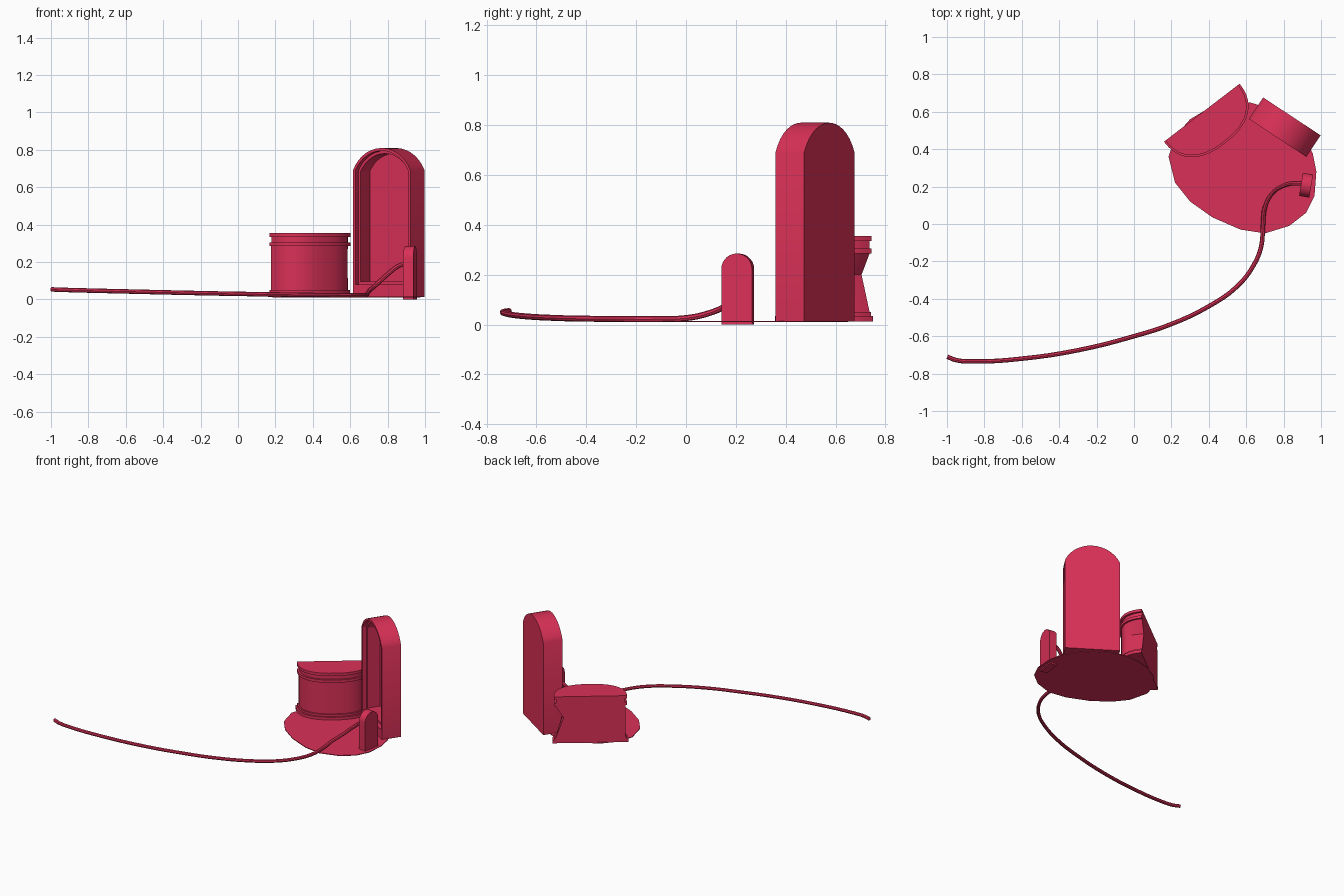
import bpy, bmesh, math
from mathutils import Vector

cube = bpy.data.objects.get("Cube")
if cube:
    bpy.data.objects.remove(cube, do_unlink=True)

crimson = bpy.data.materials.new("crimson")
crimson.use_nodes = True
COLOUR = (0.70, 0.03, 0.095, 1)
crimson.diffuse_color = COLOUR
crimson.node_tree.nodes["Principled BSDF"].inputs["Base Color"].default_value = COLOUR


def finish(obj):
    obj.data.materials.append(crimson)
    bpy.ops.object.select_all(action='DESELECT')
    obj.select_set(True)
    bpy.context.view_layer.objects.active = obj
    bpy.ops.object.shade_smooth_by_angle(angle=math.radians(30))


def loft(name, rings):
    """Closed solid through rings that share one point count."""
    bm = bmesh.new()
    loops = [[bm.verts.new(p) for p in ring] for ring in rings]
    for a, b in zip(loops, loops[1:]):
        for i in range(len(a)):
            j = (i + 1) % len(a)
            bm.faces.new((a[i], a[j], b[j], b[i]))
    bm.faces.new(loops[0][::-1])
    bm.faces.new(loops[-1])
    bmesh.ops.recalc_face_normals(bm, faces=bm.faces)
    mesh = bpy.data.meshes.new(name)
    bm.to_mesh(mesh)
    bm.free()
    obj = bpy.data.objects.new(name, mesh)
    bpy.context.collection.objects.link(obj)
    finish(obj)
    return obj


def arch(half, bottom, spring, rise, steps=14):
    """Upright outline with a circular head, as (u, z) pairs."""
    radius = (half * half + rise * rise) / (2 * rise)
    sweep = math.asin(min(1, half / radius))
    pts = [(-half, bottom), (half, bottom)]
    for i in range(steps + 1):
        a = sweep * (1 - 2 * i / steps)
        pts.append((radius * math.sin(a), spring + rise - radius * (1 - math.cos(a))))
    return pts


def place(origin, across, inward, outline, depth):
    """Stand a (u, z) outline upright at a depth behind its front."""
    o, u, d = (Vector((*v, 0)) for v in (origin, across, inward))
    u.normalize()
    d.normalize()
    return [o + u * a + d * depth + Vector((0, 0, z)) for a, z in outline]


# Arched niche: outer shell, front rim, small step, deep recess
niche = ((0.768, 0.46), (0.835, -0.55), (0.55, 0.835))
outer = arch(0.184, 0.012, 0.69, 0.12)
step = arch(0.168, 0.08, 0.69, 0.105)
inner = arch(0.154, 0.095, 0.685, 0.095)
loft("arched_niche", [place(*niche, shape, depth) for shape, depth in (
    (outer, 0.138), (outer, 0), (step, 0), (step, 0.03), (inner, 0.03), (inner, 0.12))])

# Small round-headed post
post = ((0.893, 0.212), (-0.16, -0.987), (0.987, -0.16))
post_shape = arch(0.0625, 0, 0.2225, 0.0625)
loft("hose_post", [place(*post, post_shape, d) for d in (0, 0.055)])

# Thin ground disc, slightly egg shaped
edge = [(0.185, 0.36), (0.22, 0.22), (0.3, 0.12), (0.42, 0.035), (0.57, -0.03),
        (0.7, -0.05), (0.83, -0.01), (0.92, 0.06), (0.965, 0.15), (0.975, 0.28),
        (0.955, 0.38), (0.9, 0.47), (0.82, 0.56), (0.72, 0.62), (0.62, 0.65),
        (0.5, 0.645), (0.4, 0.62), (0.3, 0.56), (0.22, 0.47)]
loft("ground_disc", [[(x, y, z) for x, y in edge] for z in (0.010, 0.015)])

# Half-round pedestal with base, body, ring, neck and top slab
U, N = Vector((0.794, 0.608, 0)), Vector((0.608, -0.794, 0))
CENTRE = Vector((0.3625, 0.595, 0))


def half_moon(z, shrink, limit=1.0):
    ring = []
    for i in range(25):
        a = math.pi * i / 24
        c, s = math.cos(a), math.sin(a)
        u = (0.255 - shrink) * math.copysign(abs(c) ** (2 / 2.4), c)
        n = (0.205 - shrink) * max(s, 0) ** (2 / 2.4)
        ring.append(CENTRE + U * min(u, limit) + N * n + Vector((0, 0, z)))
    return ring


loft("half_round_pedestal", [half_moon(*level) for level in (
    (0.013, 0), (0.035, 0), (0.035, 0.012), (0.05, 0.012), (0.05, 0.022),
    (0.2, 0.022, 0.18), (0.285, 0.022), (0.285, 0.01), (0.305, 0.01),
    (0.305, 0.024), (0.335, 0.024), (0.335, 0.01), (0.355, 0.01))])

# Long trailing hose
path = [(0.91, 0.215, 0.195), (0.86, 0.218, 0.18), (0.80, 0.205, 0.135),
        (0.74, 0.165, 0.08), (0.70, 0.09, 0.045), (0.69, 0, 0.026),
        (0.68, -0.12, 0.022), (0.64, -0.22, 0.022), (0.55, -0.335, 0.023),
        (0.4, -0.44, 0.024), (0.2, -0.535, 0.027), (0, -0.6, 0.03),
        (-0.3, -0.675, 0.036), (-0.6, -0.72, 0.043), (-0.85, -0.735, 0.049),
        (-0.95, -0.728, 0.052), (-0.998, -0.71, 0.054)]
curve = bpy.data.curves.new("hose", 'CURVE')
curve.dimensions = '3D'
curve.bevel_depth = 0.012
curve.bevel_resolution = 2
curve.resolution_u = 4
curve.use_fill_caps = True
spline = curve.splines.new('BEZIER')
spline.bezier_points.add(len(path) - 1)
for point, co in zip(spline.bezier_points, path):
    point.co = co
    point.handle_left_type = point.handle_right_type = 'AUTO'
hose = bpy.data.objects.new("hose", curve)
bpy.context.collection.objects.link(hose)
bpy.ops.object.select_all(action='DESELECT')
hose.select_set(True)
bpy.context.view_layer.objects.active = hose
bpy.ops.object.convert(target='MESH')
finish(bpy.context.view_layer.objects.active)
